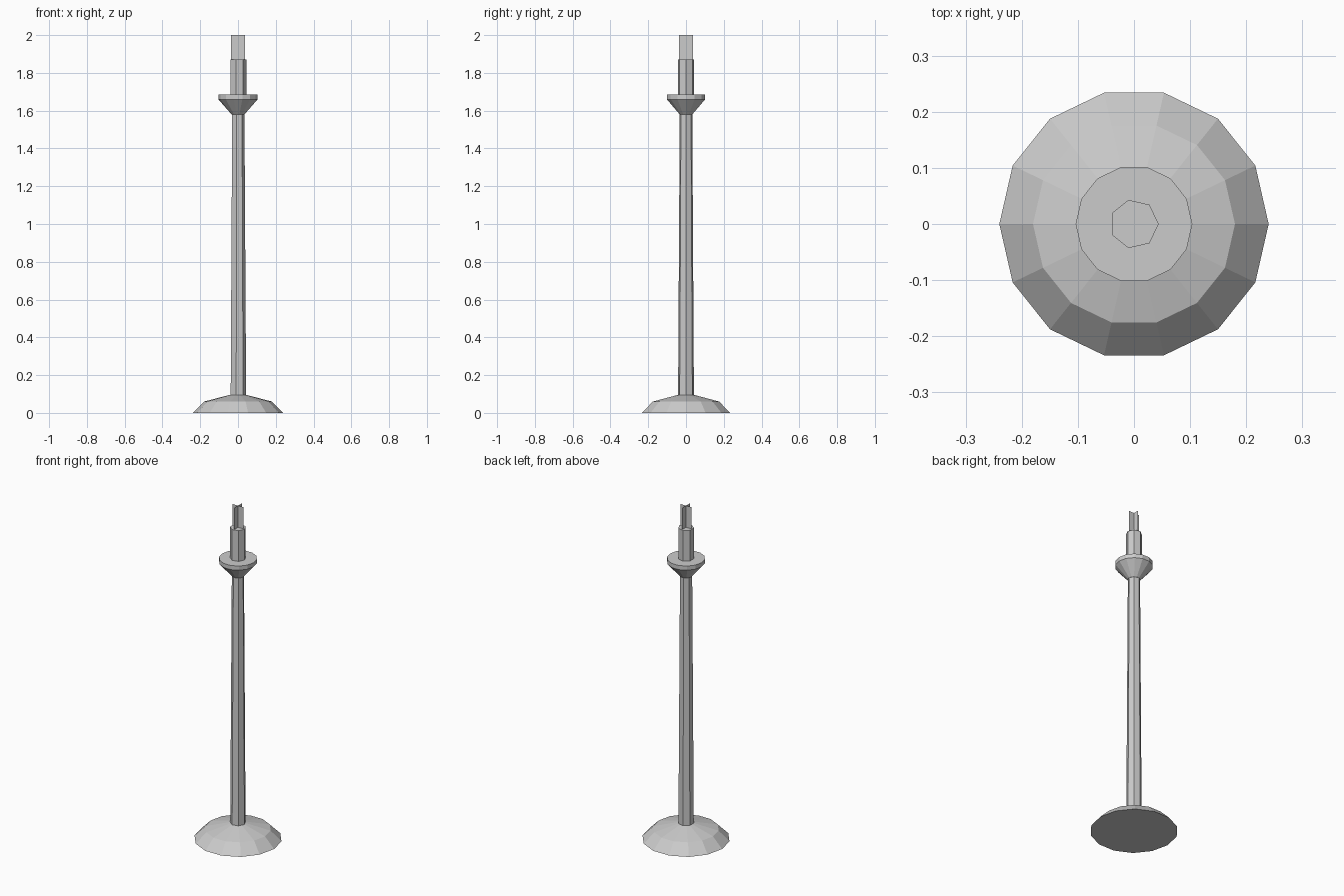
import bpy, bmesh
from math import cos, sin, pi

cube = bpy.data.objects.get("Cube")
if cube:
    bpy.data.objects.remove(cube, do_unlink=True)

# One plain grey metal
GREY = (0.6, 0.6, 0.6, 1)
metal = bpy.data.materials.new("grey_metal")
metal.use_nodes = True
metal.diffuse_color = GREY
metal.node_tree.nodes["Principled BSDF"].inputs["Base Color"].default_value = GREY


def add_object(name, bm):
    mesh = bpy.data.meshes.new(name)
    bm.to_mesh(mesh)
    bm.free()
    mesh.materials.append(metal)
    obj = bpy.data.objects.new(name, mesh)
    bpy.context.collection.objects.link(obj)


def turned(name, sides, profile):
    """Capped flat-sided solid from (radius, height) pairs, bottom to top."""
    bm = bmesh.new()
    rings = []
    for r, z in profile:
        angles = [2 * pi * i / sides for i in range(sides)]
        rings.append([bm.verts.new((r * cos(a), r * sin(a), z)) for a in angles])
    for low, high in zip(rings, rings[1:]):
        for i in range(sides):
            j = (i + 1) % sides
            bm.faces.new((low[i], low[j], high[j], high[i]))
    bm.faces.new(rings[0][::-1])
    bm.faces.new(rings[-1])
    add_object(name, bm)


# Stand: domed foot, tapering pole, flared drip collar and socket
turned("foot", 14, [(0.24, 0), (0.18, 0.06), (0.045, 0.095)])
turned("pole", 7, [(0.043, 0.09), (0.034, 1.6)])
turned("collar", 14, [(0.034, 1.58), (0.104, 1.66), (0.104, 1.685)])
turned("socket", 7, [(0.044, 1.68), (0.044, 1.87)])

# Crossed thin blades on top
bm = bmesh.new()
for dx, dy in ((0.036, 0), (0, 0.036)):
    corners = [(-dx, -dy, 1.86), (dx, dy, 1.86), (dx, dy, 2), (-dx, -dy, 2)]
    bm.faces.new([bm.verts.new(c) for c in corners])
add_object("crossed_blades", bm)
